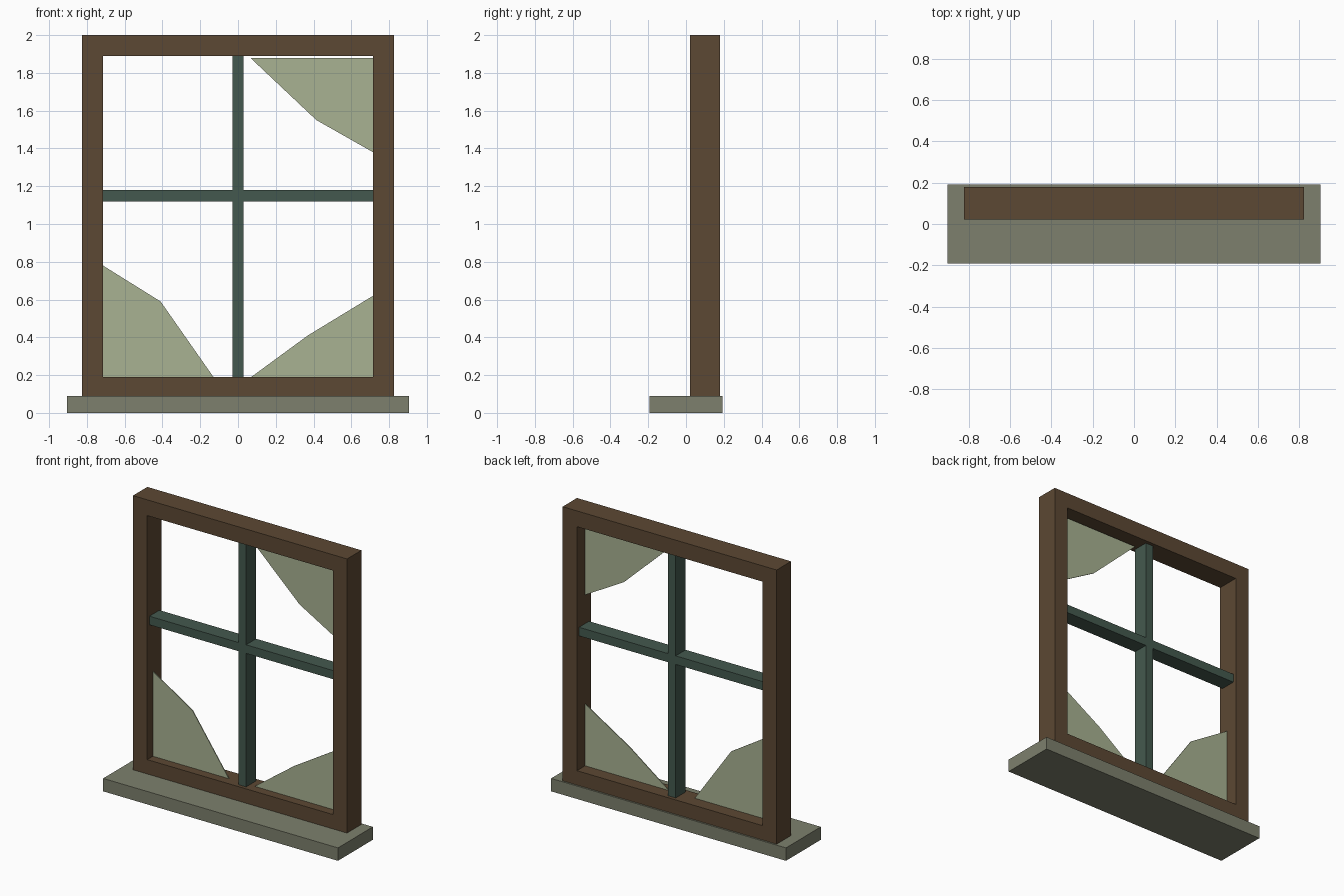
import bpy
import bmesh

cube = bpy.data.objects.get("Cube")
if cube:
    bpy.data.objects.remove(cube, do_unlink=True)


def material(name, hex_code):
    """Flat material from an sRGB hex code, stored as linear values."""
    srgb = [c / 255 for c in bytes.fromhex(hex_code)]
    rgba = [((c + 0.055) / 1.055) ** 2.4 for c in srgb] + [1]
    mat = bpy.data.materials.new(name)
    mat.use_nodes = True
    mat.diffuse_color = rgba
    mat.node_tree.nodes["Principled BSDF"].inputs["Base Color"].default_value = rgba
    return mat


def slab(name, polygons, front, back, mat):
    """Extrude adjoining (x, z) polygons from front to back along y."""
    bm = bmesh.new()
    for polygon in polygons:
        bm.faces.new([bm.verts.new((x, front, z)) for x, z in polygon])
    bmesh.ops.remove_doubles(bm, verts=bm.verts, dist=0.0001)
    region = bmesh.ops.extrude_face_region(bm, geom=bm.faces[:], use_keep_orig=True)
    moved = [v for v in region["geom"] if isinstance(v, bmesh.types.BMVert)]
    bmesh.ops.translate(bm, verts=moved, vec=(0, back - front, 0))
    bmesh.ops.recalc_face_normals(bm, faces=bm.faces)
    mesh = bpy.data.meshes.new(name)
    bm.to_mesh(mesh)
    bm.free()
    mesh.materials.append(mat)
    obj = bpy.data.objects.new(name, mesh)
    bpy.context.collection.objects.link(obj)
    return obj


def rect(half_width, bottom, top):
    return [(-half_width, bottom), (half_width, bottom),
            (half_width, top), (-half_width, top)]


brown = material("brown wood", "5c4833")
stone = material("grey sill", "7d806d")
green = material("dark green paint", "44594e")
pane = material("pale green glass", "a8b292")

SILL_TOP = 0.09
INNER_X, INNER_BOTTOM, INNER_TOP = 0.715, 0.19, 1.89
BAR, BAR_Z = 0.03, 1.15

# Sill
slab("sill", [rect(0.905, 0, SILL_TOP)], -0.192, 0.192, stone)

# Frame: a ring of four mitred sides
outer = rect(0.825, SILL_TOP, 2)
inner = rect(INNER_X, INNER_BOTTOM, INNER_TOP)
ring = [[outer[i], outer[(i + 1) % 4], inner[(i + 1) % 4], inner[i]] for i in range(4)]
slab("frame", ring, 0.022, 0.18, brown)

# Crossed glazing bars as one flush piece
low, high = BAR_Z - BAR, BAR_Z + BAR
cross = [rect(BAR, INNER_BOTTOM, low), rect(BAR, low, high), rect(BAR, high, INNER_TOP)]
for side in (-1, 1):
    cross.append([(side * BAR, low), (side * INNER_X, low),
                  (side * INNER_X, high), (side * BAR, high)][::side])
slab("glazing_bars", cross, 0.046, 0.156, green)

# Broken glass left in three corners
shards = {
    "glass_lower_right": [(-INNER_X, 0.19), (-0.13, 0.19), (-0.41, 0.59), (-INNER_X, 0.78)],
    "glass_lower_left": [(0.07, 0.19), (INNER_X, 0.19), (INNER_X, 0.62), (0.37, 0.41)],
    "glass_upper_left": [(0.065, 1.88), (0.415, 1.55), (INNER_X, 1.38), (INNER_X, 1.88)],
}
for name, outline in shards.items():
    slab(name, [outline], 0.084, 0.09, pane)
